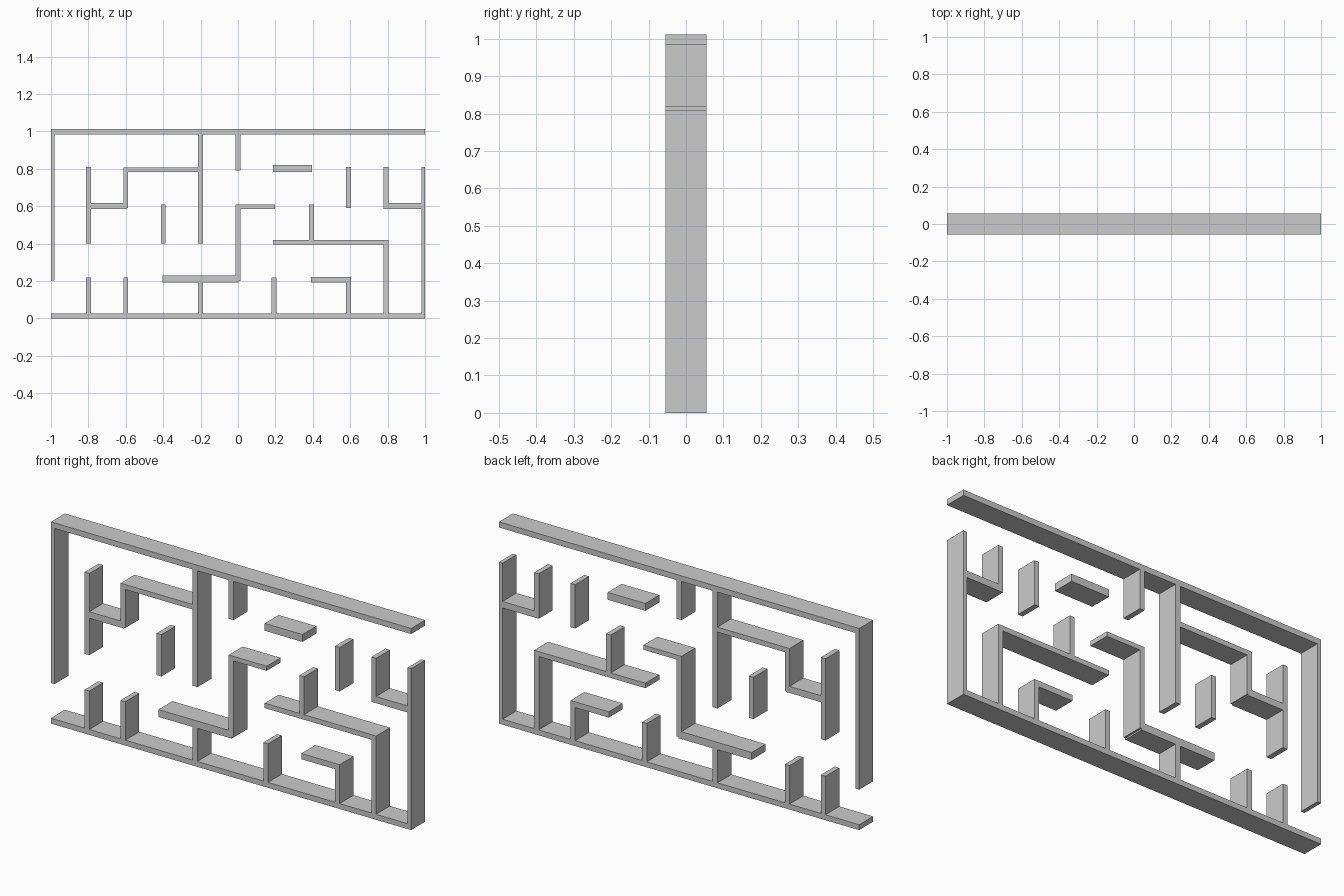
import bpy, bmesh
from math import radians
from mathutils import Vector

if "Cube" in bpy.data.objects:
    bpy.data.objects.remove(bpy.data.objects["Cube"])

DEPTH = 0.11   # wall depth along y
T = 0.026      # wall thickness

# upright walls: centre x, bottom z, top z
UPRIGHTS = [
    (-0.80, 0.40, 0.81), (-0.80, 0, 0.22),
    (-0.60, 0.59, 0.808), (-0.60, 0, 0.22),
    (-0.40, 0.40, 0.61),
    (-0.20, 0.40, 1.0), (-0.20, 0, 0.21),
    (0.0, 0.79, 1.0), (0.0, 0.20, 0.608),
    (0.192, 0, 0.22),
    (0.392, 0.41, 0.61),
    (0.59, 0.59, 0.81), (0.59, 0, 0.222),
    (0.792, 0.585, 0.81), (0.792, 0, 0.42),
]

# level walls: left x, right x, bottom z, top z
LEVELS = [
    (-0.60, -0.20, 0.783, 0.808), (0.187, 0.396, 0.783, 0.82),
    (-0.80, -0.595, 0.585, 0.618), (0.0, 0.198, 0.585, 0.608),
    (0.792, 0.99, 0.585, 0.618), (0.187, 0.792, 0.395, 0.42),
    (-0.403, 0.003, 0.193, 0.23), (0.39, 0.59, 0.193, 0.222),
]

# outer frame: bottom, top, left and right
FRAME = [
    (-1, 1, 0, 0.027), (-1, 1, 0.984, 1.012),
    (-1, -0.98, 0.203, 1.0), (0.98, 1, 0, 0.81),
]

rects = FRAME + LEVELS + [(x - T / 2, x + T / 2, a, b) for x, a, b in UPRIGHTS]


def merged_walls(name, rects):
    """Merge rectangles into one front profile and extrude it to the back."""
    xs = sorted({round(v, 4) for r in rects for v in r[:2]})
    zs = sorted({round(v, 4) for r in rects for v in r[2:]})
    bm = bmesh.new()
    verts = {}

    def vert(i, k):
        if (i, k) not in verts:
            verts[i, k] = bm.verts.new((xs[i], -DEPTH / 2, zs[k]))
        return verts[i, k]

    for i in range(len(xs) - 1):
        for k in range(len(zs) - 1):
            cx, cz = (xs[i] + xs[i + 1]) / 2, (zs[k] + zs[k + 1]) / 2
            if any(a < cx < b and c < cz < d for a, b, c, d in rects):
                bm.faces.new((vert(i, k), vert(i + 1, k),
                              vert(i + 1, k + 1), vert(i, k + 1)))
    front = bm.faces[:]
    back = bmesh.ops.duplicate(bm, geom=front)["geom"]
    back_faces = [g for g in back if isinstance(g, bmesh.types.BMFace)]
    bmesh.ops.translate(bm, vec=Vector((0, DEPTH, 0)),
                        verts=[g for g in back if isinstance(g, bmesh.types.BMVert)])
    bmesh.ops.reverse_faces(bm, faces=back_faces)
    bmesh.ops.bridge_loops  # sides are made below by joining matching rims
    rim = [e for e in bm.edges if e.is_boundary and e.verts[0].co.y < 0]
    at_back = {(round(v.co.x, 4), round(v.co.z, 4)): v for v in bm.verts if v.co.y > 0}
    for e in rim:
        a, b = e.verts
        c, d = (at_back[round(v.co.x, 4), round(v.co.z, 4)] for v in (b, a))
        bm.faces.new((a, b, c, d))
    bmesh.ops.recalc_face_normals(bm, faces=bm.faces[:])
    bmesh.ops.dissolve_limit(bm, angle_limit=radians(1),
                             verts=bm.verts[:], edges=bm.edges[:])
    mesh = bpy.data.meshes.new(name)
    bm.to_mesh(mesh)
    bm.free()
    obj = bpy.data.objects.new(name, mesh)
    bpy.context.collection.objects.link(obj)
    return obj


merged_walls("maze_walls", rects)
